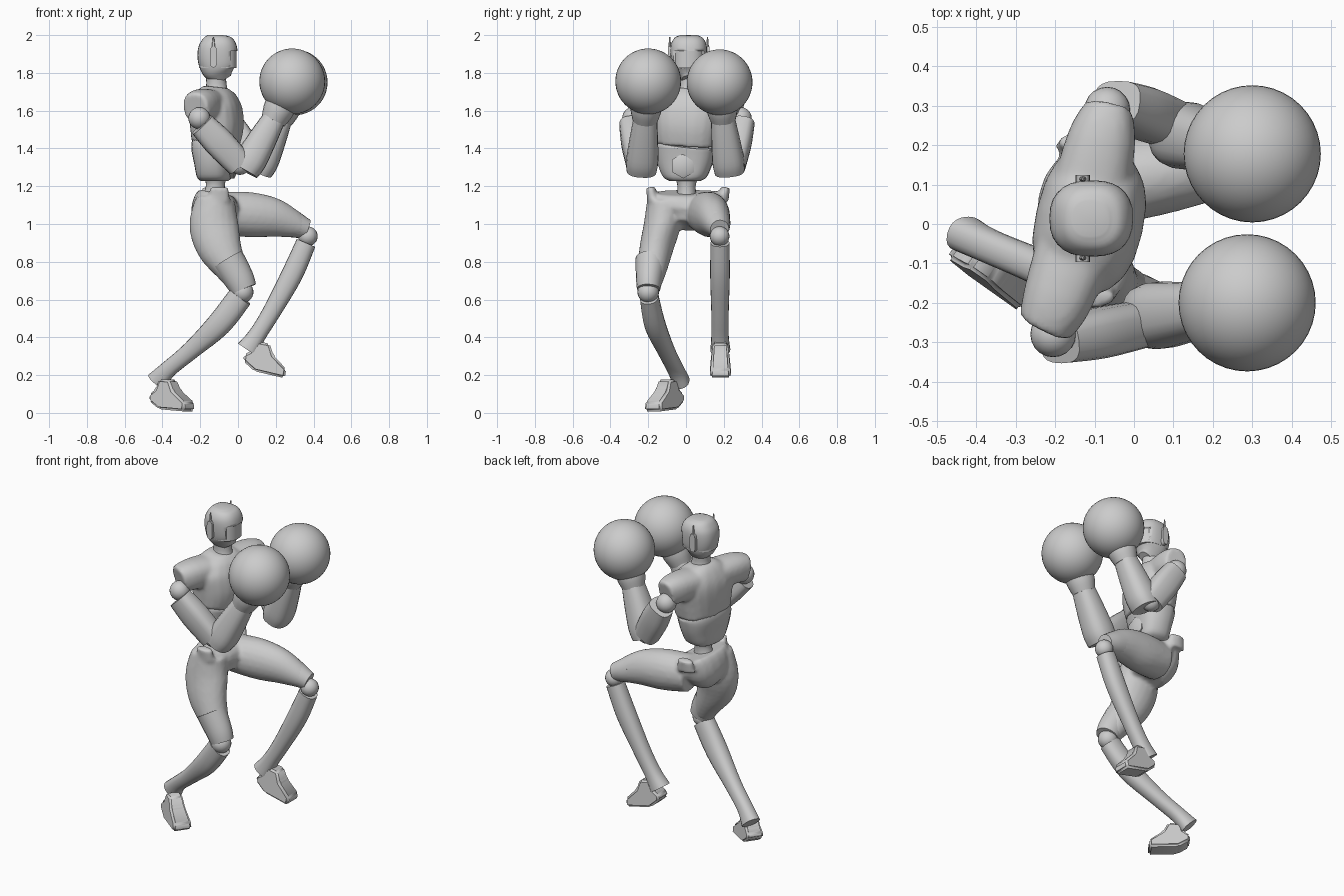
import bpy, bmesh, math
from mathutils import Vector, Matrix

cube = bpy.data.objects.get("Cube")
if cube:
    bpy.data.objects.remove(cube)

grey = bpy.data.materials.new("plain_grey")
grey.use_nodes = True
grey.diffuse_color = (.6, .6, .6, 1)
grey.node_tree.nodes["Principled BSDF"].inputs["Base Color"].default_value = (.6, .6, .6, 1)

Y = Vector((0, 1, 0))
Z = Vector((0, 0, 1))


def finish(name, bm, angle=40):
    """Turn a bmesh into a smooth shaded object with sharp edges kept."""
    bmesh.ops.recalc_face_normals(bm, faces=bm.faces)
    mesh = bpy.data.meshes.new(name)
    bm.to_mesh(mesh)
    bm.free()
    mesh.materials.append(grey)
    obj = bpy.data.objects.new(name, mesh)
    bpy.context.collection.objects.link(obj)
    bpy.ops.object.select_all(action='DESELECT')
    obj.select_set(True)
    bpy.context.view_layer.objects.active = obj
    bpy.ops.object.shade_smooth_by_angle(angle=math.radians(angle))
    return obj


def blend(rows, i, t):
    """Catmull-Rom interpolation between two stations."""
    last = len(rows) - 1
    p, q, r, s = (rows[min(max(k, 0), last)] for k in (i - 1, i, i + 1, i + 2))
    return [b + t * ((c - a) + t * ((2*a - 5*b + 4*c - d) + t * (3*(b - c) + d - a))) / 2
            for a, b, c, d in zip(p, q, r, s)]


def loft_mesh(bm, rows, side=Y, square=1, steps=4, sides=20):
    """Add a capped tube; each station is x, y, z, side radius, depth radius."""
    path = [blend(rows, i, k / steps) for i in range(len(rows) - 1) for k in range(steps)]
    path.append(rows[-1])
    centres = [Vector(p[:3]) for p in path]
    rings = []
    for i, p in enumerate(path):
        along = (centres[min(i + 1, len(path) - 1)] - centres[max(i - 1, 0)]).normalized()
        u = (side - along * side.dot(along)).normalized()
        v = along.cross(u)
        ring = []
        for k in range(sides):
            a = math.tau * k / sides
            c, s = math.cos(a), math.sin(a)
            c, s = (math.copysign(abs(w) ** square, w) for w in (c, s))
            ring.append(bm.verts.new(centres[i] + u * c * p[3] + v * s * p[4]))
        rings.append(ring)
    for low, high in zip(rings, rings[1:]):
        for k in range(sides):
            n = (k + 1) % sides
            bm.faces.new((low[k], low[n], high[n], high[k]))
    bm.faces.new(rings[0][::-1])
    bm.faces.new(rings[-1])


def loft(name, rows, **options):
    bm = bmesh.new()
    loft_mesh(bm, rows, **options)
    return finish(name, bm)


def ball(name, centre, radius, segments=20):
    bm = bmesh.new()
    bmesh.ops.create_uvsphere(bm, u_segments=segments, v_segments=segments // 2 + 4, radius=radius,
                              matrix=Matrix.Translation(centre))
    return finish(name, bm, 60)


def fuse(obj, size):
    """Melt overlapping volumes into one skin."""
    remesh = obj.modifiers.new("skin", 'REMESH')
    remesh.mode = 'VOXEL'
    remesh.voxel_size = size
    remesh.use_smooth_shade = True
    soften = obj.modifiers.new("soften", 'SMOOTH')
    soften.factor = .5
    soften.iterations = 5


def box(name, centre, size):
    bm = bmesh.new()
    bmesh.ops.create_cube(bm, size=1, matrix=Matrix.Translation(centre) @ Matrix.Diagonal((*size, 1)))
    return finish(name, bm)


# Head, with a recessed visor
mid = .014
head = loft("head", [(-.11, mid, 2, .045, .045), (-.11, mid, 1.985, .075, .075),
                     (-.108, mid, 1.945, .095, .1), (-.107, mid, 1.88, .095, .107),
                     (-.1, mid, 1.82, .084, .094), (-.088, mid, 1.785, .058, .066),
                     (-.075, mid, 1.762, .035, .045)],
            square=.82, sides=28)
cutter = box("visor_cutter", (0, mid, 1.872), (.08, .24, .09))
cutter.hide_render = True
cutter.hide_viewport = True
cut = head.modifiers.new("visor", 'BOOLEAN')
cut.operation = 'DIFFERENCE'
cut.object = cutter
loft("visor", [(-.107, mid, z, .086, .1) for z in (1.825, 1.92)], square=.82, steps=1, sides=28)

loft("neck", [(-.122, mid, 1.83, .055, .06), (-.116, mid, 1.77, .05, .053),
              (-.114, mid, 1.72, .052, .057), (-.114, mid, 1.68, .075, .075)])

# Ear pods and antennas
for label, sign in (("right", -1), ("left", 1)):
    ear = [(-.13, mid + sign * d, 1.885, .056, .019) for d in (.085, .11)]
    loft(label + "_ear_pod", ear, side=Z, steps=1, square=.6)
    loft(label + "_antenna", [(-.13, mid + sign * .1, 1.93, .008, .01),
                              (-.13, mid + sign * .1, 1.99, .003, .003)], steps=1, sides=8)

# Chest and sleeves share one skin, turned along the shoulder line
across = Vector((.23, 1, 0)).normalized()
bm = bmesh.new()
loft_mesh(bm, [(-.115, .01, 1.725, .07, .065), (-.118, .01, 1.69, .14, .1),
               (-.118, .01, 1.62, .19, .13), (-.112, .005, 1.52, .18, .136),
               (-.12, 0, 1.42, .165, .12)], side=across, square=.8)
core = Vector((-.128, .015, 1.63))
sleeves = []
for reach, shift, drop, depth, height in (
        (-.28, -.035, .015, .072, .08), (-.2, -.018, 0, .09, .086), (0, 0, 0, .1, .08),
        (.2, 0, 0, .088, .086), (.285, 0, .015, .062, .08)):
    sleeves.append((*(core + across * reach - Z * drop + Vector((shift, 0, 0))), height, depth))
loft_mesh(bm, sleeves, side=Z, square=.85)
fuse(finish("chest", bm), .011)

# Abdomen with its hexagonal plate
loft("abdomen", [(-.12, 0, 1.43, .155, .112), (-.125, -.002, 1.4, .16, .115),
                 (-.125, -.005, 1.32, .145, .1), (-.125, -.005, 1.25, .115, .088),
                 (-.125, -.005, 1.228, .08, .07)],
     side=across, square=.75)
loft("belly_plate", [(-.06, -.015, 1.308, .067, .067), (-.02, -.015, 1.308, .067, .067),
                     (-.01, -.015, 1.308, .048, .048)], side=Z, steps=1, sides=6)
loft("waist", [(-.12, .003, 1.26, .07, .065), (-.12, .003, 1.2, .048, .05),
               (-.13, .003, 1.1, .06, .07)])

# Pelvis and both thighs share one skin
bm = bmesh.new()
loft_mesh(bm, [(-.115, .01, 1.165, .19, .09), (-.12, .01, 1.13, .185, .115),
               (-.12, .01, 1.06, .16, .125), (-.1, .005, .99, .08, .09)], square=.85)
loft_mesh(bm, [(-.12, -.105, 1.13, .1, .105), (-.128, -.125, 1, .098, .13),
               (-.1, -.155, .88, .09, .12), (-.035, -.18, .76, .078, .085),
               (.015, -.195, .67, .06, .06)])
loft_mesh(bm, [(-.1, .1, 1.06, .11, .11), (.05, .125, 1.05, .105, .12),
               (.18, .145, 1.035, .09, .106), (.29, .165, 1, .07, .075),
               (.345, .175, .975, .055, .052)])
for y, x in ((-.175, -.1), (.195, -.14)):
    loft_mesh(bm, [(x, y, 1.12, .03, .06), (x, y * 1.07, 1.195, .025, .05)])
fuse(finish("hips_and_thighs", bm), .011)

# Knees
loft("right_knee_cuff", [(-.055, -.185, .81, .083, .09), (.005, -.195, .71, .07, .08),
                         (.03, -.198, .655, .062, .07)])
loft("left_knee_cuff", [(.25, .16, 1.015, .075, .084), (.31, .17, .993, .065, .068),
                        (.365, .178, .972, .05, .052)])
ball("right_knee", (.025, -.2, .64), .057)
ball("left_knee", (.37, .178, .935), .052)

# Shins
loft("right_shin", [(.012, -.195, .615, .05, .066), (-.1, -.165, .47, .055, .065),
                    (-.25, -.105, .33, .045, .048), (-.37, -.055, .23, .043, .045),
                    (-.43, -.025, .165, .046, .058)], square=.85)
loft("left_shin", [(.36, .18, .9, .05, .053), (.285, .18, .73, .052, .057),
                   (.175, .18, .53, .046, .048), (.1, .18, .41, .046, .047),
                   (.05, .182, .335, .053, .06)], square=.85)


# Feet: one side profile, extruded, narrowed towards the ankle and posed
def foot(name, place, yaw, pitch):
    outline = ((-.028, .055), (-.028, .09), (.01, .118), (.028, .17), (.095, .17),
               (.125, .112), (.205, .052), (.205, .003), (.04, .012))
    bm = bmesh.new()
    face = bm.faces.new([bm.verts.new((f, -.055, h)) for f, h in outline])
    out = bmesh.ops.extrude_face_region(bm, geom=[face])
    bmesh.ops.translate(bm, vec=(0, .11, 0), verts=[v for v in out["geom"] if isinstance(v, bmesh.types.BMVert)])
    bmesh.ops.bevel(bm, geom=bm.edges[:], offset=.012, segments=3, affect='EDGES')
    for v in bm.verts:
        v.co.y *= 1.05 - 2 * v.co.z
    pose = Matrix.Translation(place) @ Matrix.Rotation(yaw, 4, 'Z') @ Matrix.Rotation(pitch, 4, 'Y')
    bm.transform(pose)
    finish(name, bm, 70)


foot("right_foot", (-.425, -.06, .008), math.radians(-35), math.radians(1))
foot("left_foot", (.045, .182, .216), 0, math.radians(10))

# Arms: shoulder, elbow, wrist and glove for each side
arms = {"right": ((-.205, -.28, 1.56), (-.19, -.298, 1.525), (.01, -.255, 1.315),
                  (.04, -.235, 1.29), (.195, -.215, 1.565), (.287, -.2, 1.755)),
        "left": ((-.068, .29, 1.56), (-.045, .308, 1.535), (.09, .255, 1.31),
                 (.11, .23, 1.285), (.23, .195, 1.565), (.3, .178, 1.75))}
for label, points in arms.items():
    shoulder, top, elbow, base, wrist, fist = map(Vector, points)
    ball(label + "_shoulder", shoulder, .058)
    upper = [(*top.lerp(elbow, t), w, d) for t, w, d in
             ((0, .056, .07), (.45, .064, .08), (1, .06, .073))]
    loft(label + "_upper_arm", upper, square=.7)
    ball(label + "_elbow", elbow, .055)
    lower = [(*base.lerp(wrist, t), w, d) for t, w, d in
             ((-.03, .08, .075), (.18, .085, .085), (.6, .075, .075), (1, .062, .06))]
    loft(label + "_forearm", lower, square=.8)
    cuff = [(*wrist.lerp(fist, t), r, r) for t, r in ((-.1, .066), (.15, .08), (.4, .085))]
    loft(label + "_glove_cuff", cuff)
    ball(label + "_glove", fist, .174, 40)
